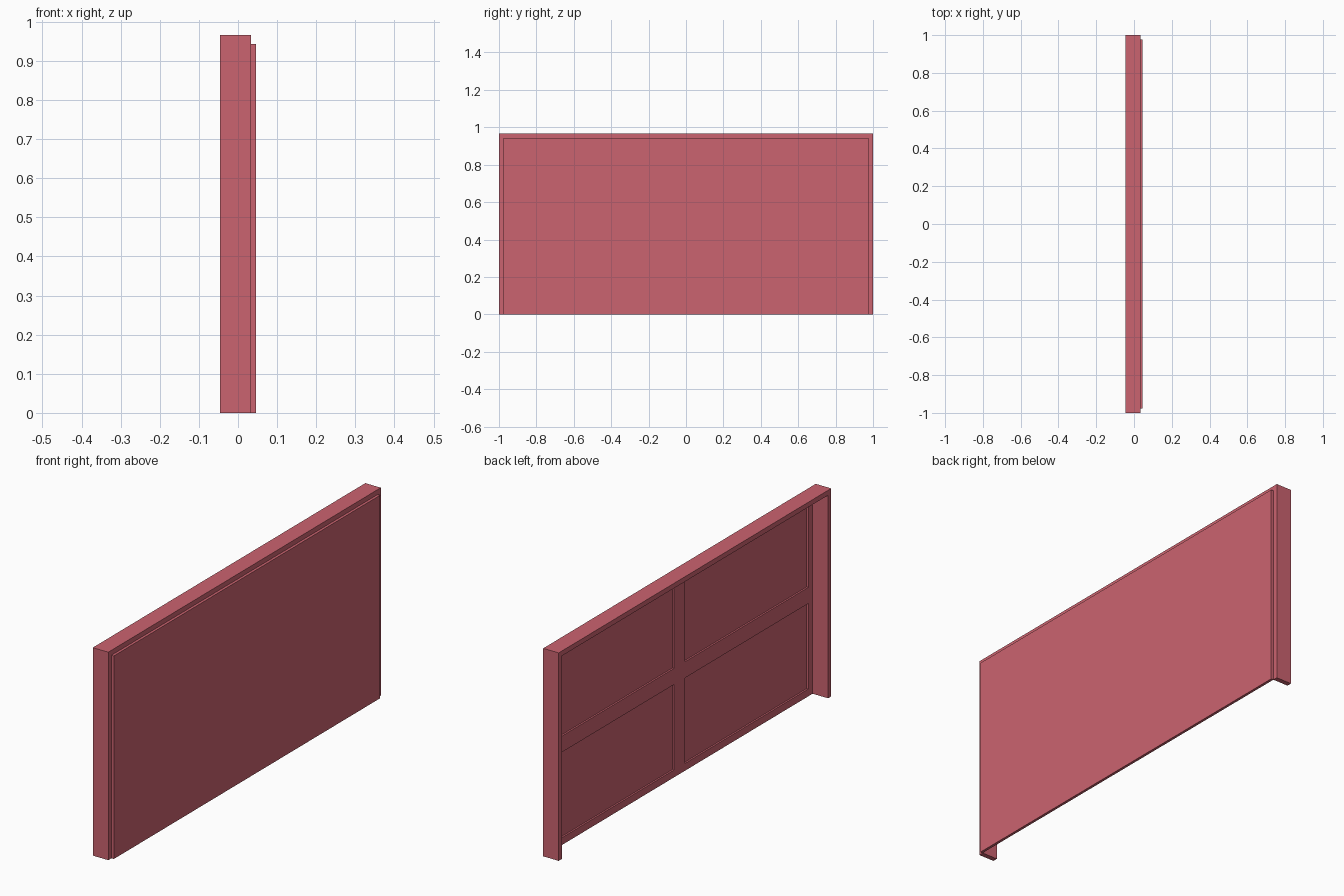
import bpy, bmesh

if "Cube" in bpy.data.objects:
    bpy.data.objects.remove(bpy.data.objects["Cube"])

BACK, MID, FRONT = -0.046, 0.0335, 0.046   # depth planes along x
HALF, TOP, T = 1.0, 0.966, 0.023           # frame half width, height, board thickness
RECESS = 0.008

paint = bpy.data.materials.new("red_paint")
paint.diffuse_color = (0.6, 0.125, 0.16, 1)
paint.use_nodes = True
paint.node_tree.nodes["Principled BSDF"].inputs["Base Color"].default_value = paint.diffuse_color


def finish(bm, name):
    bmesh.ops.recalc_face_normals(bm, faces=bm.faces[:])
    mesh = bpy.data.meshes.new(name)
    bm.to_mesh(mesh)
    bm.free()
    mesh.materials.append(paint)
    obj = bpy.data.objects.new(name, mesh)
    bpy.context.collection.objects.link(obj)
    return obj


def extrude_x(bm, faces, dx):
    ret = bmesh.ops.extrude_face_region(bm, geom=faces)
    verts = [g for g in ret["geom"] if isinstance(g, bmesh.types.BMVert)]
    bmesh.ops.translate(bm, verts=verts, vec=(dx, 0, 0))


# Surround: two jambs and a header as one U-shaped profile
bm = bmesh.new()
inner = HALF - T
profile = [(-HALF, 0), (-HALF, TOP), (HALF, TOP), (HALF, 0),
           (inner, 0), (inner, TOP - T), (-inner, TOP - T), (-inner, 0)]
face = bm.faces.new([bm.verts.new((BACK, y, z)) for y, z in profile])
extrude_x(bm, [face], MID - BACK)
finish(bm, "door_surround")

# Door: slab with four recessed panels on the back
bm = bmesh.new()
ys = [-inner, -0.945, -0.04, 0.04, 0.945, inner]
zs = [0, 0.034, 0.431, 0.506, 0.906, TOP - T]
grid = [[bm.verts.new((MID, y, z)) for z in zs] for y in ys]
cells = {}
for i in range(5):
    for j in range(5):
        cells[i, j] = bm.faces.new((grid[i][j], grid[i][j + 1],
                                    grid[i + 1][j + 1], grid[i + 1][j]))
panels = [cells[i, j] for i in (1, 3) for j in (1, 3)]

# Plain front face and the slab edges
rim = [e for e in bm.edges if e.is_boundary]
ret = bmesh.ops.extrude_edge_only(bm, edges=rim)
front = [g for g in ret["geom"] if isinstance(g, bmesh.types.BMVert)]
bmesh.ops.translate(bm, verts=front, vec=(FRONT - MID, 0, 0))
bmesh.ops.contextual_create(
    bm, geom=[e for e in bm.edges if all(v in front for v in e.verts)])

# Push the panels in from the back
for f in panels:
    ret = bmesh.ops.extrude_discrete_faces(bm, faces=[f])
    bmesh.ops.translate(bm, verts=ret["faces"][0].verts[:], vec=(RECESS, 0, 0))
finish(bm, "panelled_door")
